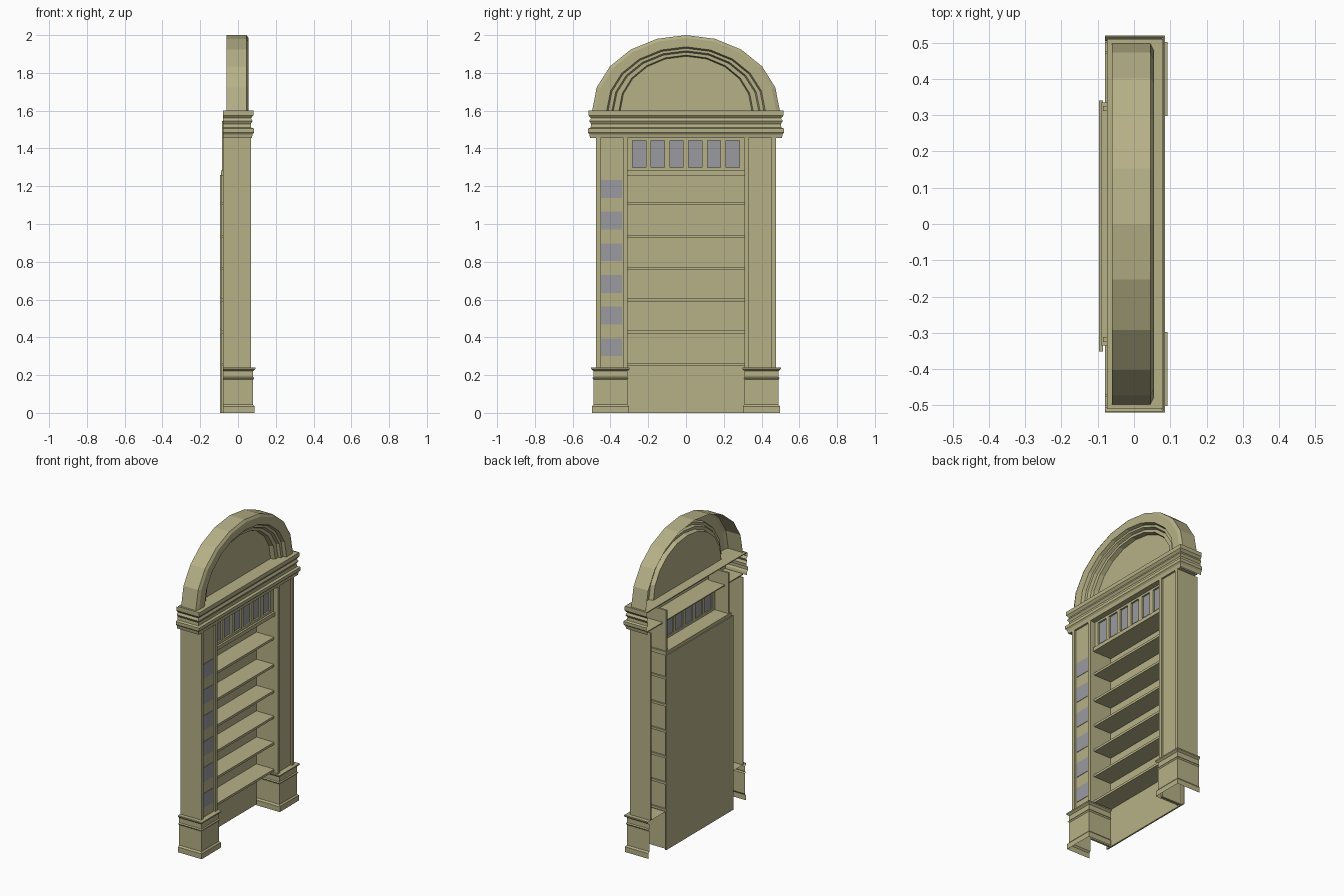
import bpy, bmesh, math

if "Cube" in bpy.data.objects:
    bpy.data.objects.remove(bpy.data.objects["Cube"])


def material(name, rgb):
    m = bpy.data.materials.new(name)
    m.diffuse_color = (*rgb, 1)
    m.use_nodes = True
    m.node_tree.nodes["Principled BSDF"].inputs["Base Color"].default_value = m.diffuse_color
    return m


OLIVE = material("olive_stone", (0.47, 0.44, 0.245))
GREY = material("grey_pane", (0.33, 0.33, 0.35))


def finish(bm, name, mat):
    me = bpy.data.meshes.new(name)
    bm.to_mesh(me)
    bm.free()
    me.materials.append(mat)
    ob = bpy.data.objects.new(name, me)
    bpy.context.collection.objects.link(ob)
    return ob


def box(name, x, y, z, mat=OLIVE):
    """Box from (min, max) ranges."""
    bm = bmesh.new()
    bmesh.ops.create_cube(bm, size=1)
    for v in bm.verts:
        v.co = [r[0] if c < 0 else r[1] for c, r in zip(v.co, (x, y, z))]
    return finish(bm, name, mat)


def skin(bm, rows):
    """Join rows of points with quads."""
    rows = [[bm.verts.new(p) for p in row] for row in rows]
    for a, b in zip(rows, rows[1:]):
        for i in range(len(a) - 1):
            bm.faces.new((a[i], a[i + 1], b[i + 1], b[i]))
    return rows


def moulded_shell(name, back, front, y0, y1, profile, lids):
    """Three-sided moulded shell, open at the back; profile = (z, outward offset)."""
    bm = bmesh.new()
    rows = skin(bm, [[(back, y0 - o, z), (front + o, y0 - o, z),
                      (front + o, y1 + o, z), (back, y1 + o, z)] for z, o in profile])
    for i in lids:
        bm.faces.new(rows[i])
    bmesh.ops.recalc_face_normals(bm, faces=bm.faces)
    return finish(bm, name, OLIVE)


def span(s, a, b):
    return tuple(sorted((s * a, s * b)))


# Bases, pilasters and case sides, mirrored left and right
base_profile = [(0, .008), (.034, .008), (.044, 0), (.176, 0), (.184, .006),
                (.190, 0), (.222, 0), (.232, .012), (.24, .012)]
for s, side in ((-1, "left"), (1, "right")):
    y0, y1 = span(s, .31, .49)
    moulded_shell(side + "_base", -.08, .08, y0, y1, base_profile, [-1])
    zz = (.24, 1.455)
    box(side + "_pilaster_outer_wall", (-.08, .07), span(s, .468, .476), zz)
    box(side + "_pilaster_panel", (.048, .058), span(s, .33, .47), zz)
    box(side + "_pilaster_outer_trim", (.048, .07), span(s, .453, .47), zz)
    box(side + "_pilaster_inner_trim", (.048, .07), span(s, .31, .33), zz)
    box(side + "_case_side", (-.085, .058), span(s, .312, .325), (0, 1.545))

# Back panel and shelves
box("back_panel", (-.096, -.086), (-.352, .34), (0, 1.26))
for i, z in enumerate((.262, .436, .606, .772, .941, 1.117)):
    box(f"shelf_{i + 1}", (-.09, .04), (-.335, .335), (z - .015, z))
box("top_shelf", (-.09, .048), (-.335, .335), (1.258, 1.282))

# Transom: frame bars with six panes set between
box("transom_sill", (.012, .035), (-.312, .312), (1.28, 1.298))
box("transom_head", (.012, .035), (-.312, .312), (1.442, 1.46))
centres = [-.248 + i * .099 for i in range(6)]
edges = [-.312] + [e for c in centres for e in (c - .035, c + .035)] + [.312]
for i in range(0, len(edges), 2):
    box(f"transom_bar_{i // 2 + 1}", (.012, .035), (edges[i], edges[i + 1]), (1.298, 1.442))
for i, c in enumerate(centres):
    box(f"transom_pane_{i + 1}", (.018, .024), (c - .035, c + .035), (1.298, 1.442), GREY)

# Panes down the left pilaster
for i in range(6):
    z = .348 + i * .1675
    box(f"pilaster_pane_{i + 1}", (.055, .0605), (-.449, -.340), (z - .047, z + .047), GREY)

# Entablature
moulded_shell("entablature", -.08, .065, -.5, .5,
              [(1.455, .008), (1.475, .012), (1.485, .02), (1.505, .02), (1.51, .005),
               (1.53, .003), (1.545, .012), (1.56, .004), (1.575, .016), (1.6, .016)], [])
box("entablature_soffit", (-.06, .07), (-.5, .5), (1.455, 1.462))
box("entablature_top", (-.075, .08), (-.51, .51), (1.594, 1.6))

# Stepped arch: half-ellipse rings (half width, height, x)
rings = [(.497, .4, -.06), (.497, .4, .045), (.477, .385, .055), (.42, .338, .055),
         (.412, .33, .035), (.392, .317, .035), (.384, .309, .018), (.355, .294, .018),
         (.348, .288, -.01)]
N = 10
bm = bmesh.new()
rows = skin(bm, [[(x, a * math.cos(math.pi * i / N), 1.6 + h * math.sin(math.pi * i / N))
                  for i in range(N + 1)] for a, h, x in rings])
bm.faces.new(rows[-1])  # tympanum
bmesh.ops.recalc_face_normals(bm, faces=bm.faces)
finish(bm, "arch_and_tympanum", OLIVE)
